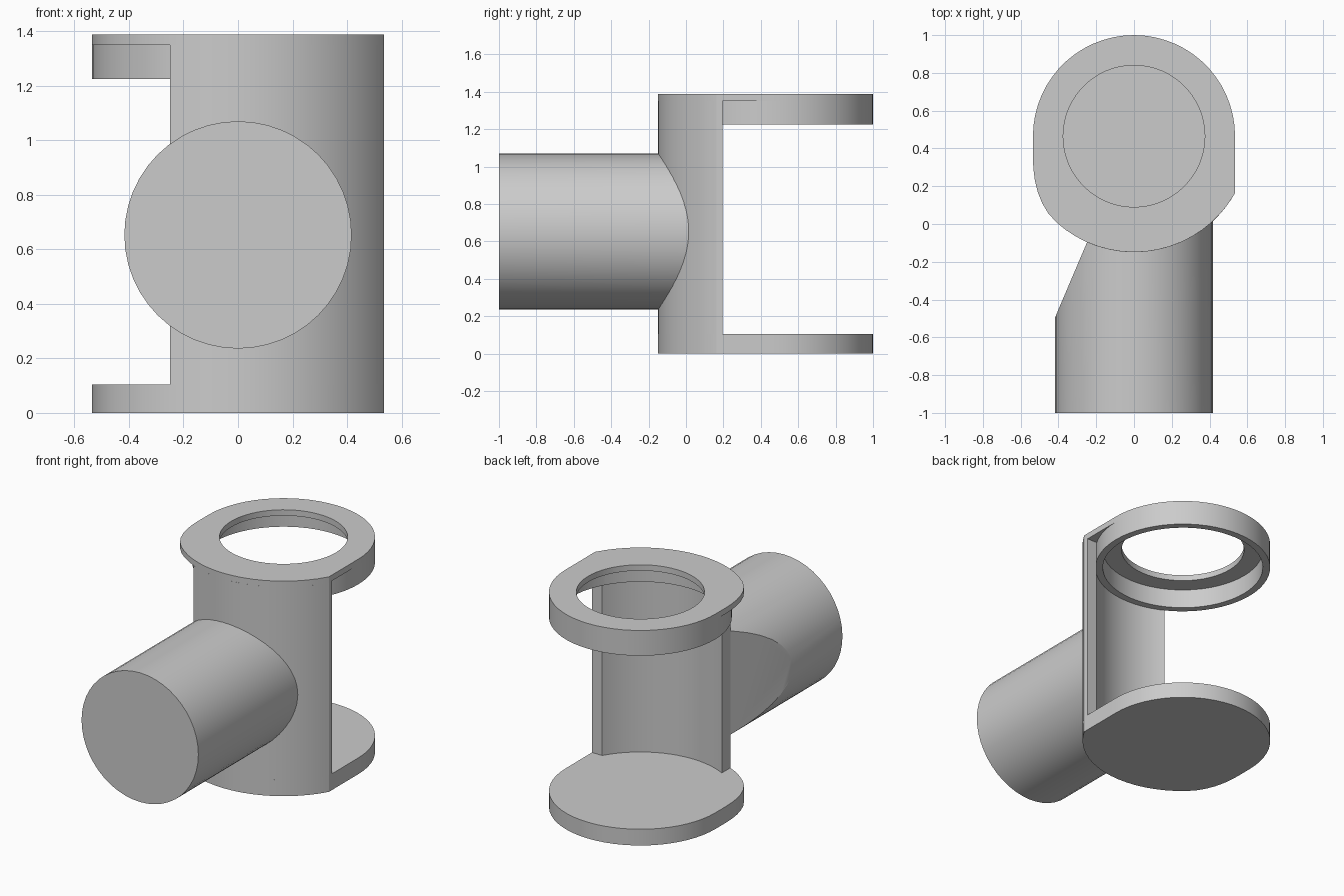
import bpy, bmesh
from math import sin, cos, acos, pi, radians, degrees, sqrt, atan2
from mathutils import Vector

if "Cube" in bpy.data.objects:
    bpy.data.objects.remove(bpy.data.objects["Cube"])

CY = 0.465                           # centre of the round seat
R_IN, R_OUT = 0.535, 0.614           # inner and outer radius of the wall
CORNER = 360 - degrees(acos(R_IN / R_OUT))


def finish(name, bm):
    bmesh.ops.remove_doubles(bm, verts=bm.verts, dist=1e-5)
    bmesh.ops.recalc_face_normals(bm, faces=bm.faces)
    mesh = bpy.data.meshes.new(name)
    bm.to_mesh(mesh)
    bm.free()
    ob = bpy.data.objects.new(name, mesh)
    bpy.context.collection.objects.link(ob)
    bpy.ops.object.select_all(action='DESELECT')
    ob.select_set(True)
    bpy.context.view_layer.objects.active = ob
    bpy.ops.object.shade_smooth_by_angle(angle=radians(25))


def polar(r, deg):
    return (r * cos(radians(deg)), CY + r * sin(radians(deg)))


def solid(name, outer, z0, z1, inner=None, closed=True):
    """Extruded outline; with an inner outline it becomes a band or ring."""
    bm = bmesh.new()

    def loop(pts, z):
        return [bm.verts.new((x, y, z)) for x, y in pts]

    o0, o1 = loop(outer, z0), loop(outer, z1)
    n = len(outer)
    if inner is None:
        bm.faces.new(o0)
        bm.faces.new(o1)
        for i in range(n):
            j = (i + 1) % n
            bm.faces.new((o0[i], o0[j], o1[j], o1[i]))
    else:
        section = [o0, o1, loop(inner, z1), loop(inner, z0)]
        for i in range(n if closed else n - 1):
            j = (i + 1) % n
            for k in range(4):
                a, b = section[k], section[(k + 1) % 4]
                bm.faces.new((a[i], a[j], b[j], b[i]))
        if not closed:
            for i in (0, n - 1):
                bm.faces.new([s[i] for s in section])
    finish(name, bm)


def plate_radius(deg):
    if deg <= 180:                   # round back
        return R_IN
    if deg >= CORNER:                # straight right side
        return R_IN / cos(radians(deg))
    t = min((deg - 180) / 48, 1)     # left side blends into the front arc
    return R_IN + (R_OUT - R_IN) * t * t * (3 - 2 * t)


# Plates and upper retaining ring
angles = sorted([6 * i for i in range(60)] + [CORNER])
outline = [polar(plate_radius(a), a) for a in angles]
solid("base_plate", outline, 0, 0.105)
solid("top_plate", outline, 1.35, 1.388, [polar(0.375, a) for a in angles])
solid("retaining_ring", [polar(R_IN, a) for a in angles], 1.225, 1.35,
      [polar(0.49, a) for a in angles])

# Curved front wall, cut flat at x = -0.25 on the left and y = 0.195 on the right
END_Y = 0.195


def wall_arc(r, x_end, y_end):
    a0 = degrees(atan2(-sqrt(r * r - 0.25 ** 2), -0.25))
    a1 = degrees(atan2(y_end - CY, x_end))
    return [polar(r, a0 + (a1 - a0) * i / 20) for i in range(21)]


corner_y = CY - sqrt(R_OUT ** 2 - R_IN ** 2)
end_x = sqrt(R_IN ** 2 - (CY - END_Y) ** 2)
wall_out = wall_arc(R_OUT, R_IN, corner_y) + [(R_IN, END_Y)]
wall_in = wall_arc(R_IN, end_x, END_Y)
wall_in.insert(20, tuple((wall_in[19][k] + wall_in[20][k]) / 2 for k in (0, 1)))
solid("front_wall", wall_out, 0.105, 1.35, wall_in, closed=False)

# Handle: cylinder whose inner end follows the wall, with one slanted flat cut
N, HR, HZ = 48, 0.417, 0.653
bm = bmesh.new()
near, far = [], []
for i in range(N):
    x, z = HR * cos(2 * pi * i / N), HZ + HR * sin(2 * pi * i / N)
    near.append(bm.verts.new((x, -1, z)))
    far.append(bm.verts.new((x, CY - sqrt(0.575 ** 2 - x * x), z)))
bm.faces.new(near)
for i in range(N):
    j = (i + 1) % N
    bm.faces.new((near[i], near[j], far[j], far[i]))
for i in range(N // 2):
    quad = [far[i], far[i + 1], far[N - i - 1], far[(N - i) % N]]
    bm.faces.new(list(dict.fromkeys(quad)))
cut = bmesh.ops.bisect_plane(bm, geom=bm.verts[:] + bm.edges[:] + bm.faces[:],
                             plane_co=Vector((-0.25, -0.1, 0)),
                             plane_no=Vector((-0.39, 0.166, 0)), clear_outer=True)
edges = [e for e in bm.edges if e.is_boundary]
bmesh.ops.holes_fill(bm, edges=edges, sides=0)
finish("handle", bm)
